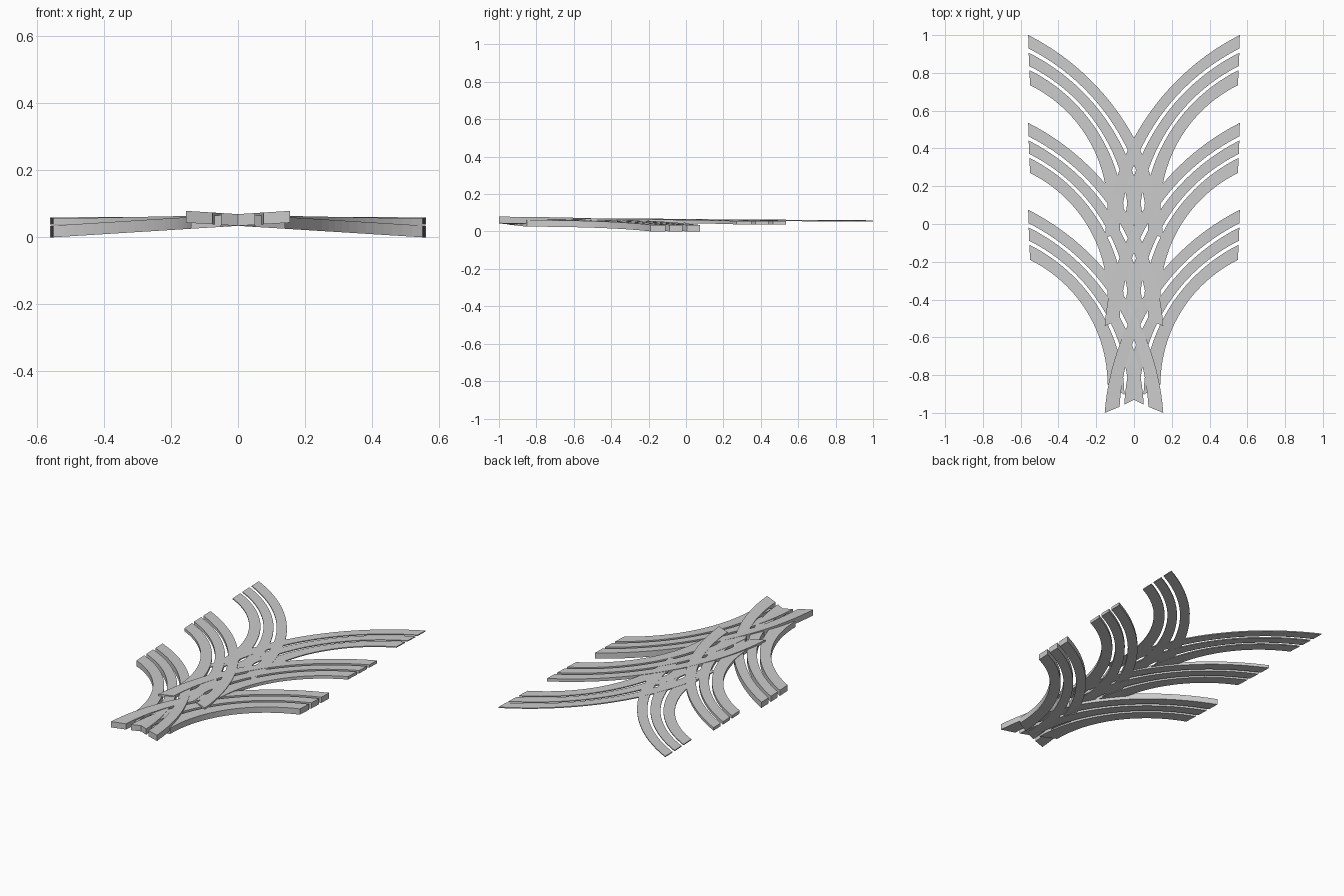
import bpy
import bmesh
import math

cube = bpy.data.objects.get("Cube")
if cube:
    bpy.data.objects.remove(cube, do_unlink=True)

grey = bpy.data.materials.new("light_grey")
grey.use_nodes = True
COLOUR = (0.6, 0.6, 0.6, 1)
grey.diffuse_color = COLOUR
grey.node_tree.nodes["Principled BSDF"].inputs["Base Color"].default_value = COLOUR

SEGMENTS = 24
# Arc of a frond's outer and inner edge: centre x, centre y, radius, root angle, tip angle
OUTER = (1.154, -1.095, 1.3125, 175.85, 116.9)
INNER = (0.876, -0.85, 0.736, 180, 116.3)
# Where each strip starts and stops across the frond
STRIPS = {"outer": (0, 0.27), "middle": (0.355, 0.62), "inner": (0.70, 1)}
# Frond: y shift, top height on the centre line, fall per unit x, thickness
FRONDS = {
    "front": (0, 0.0695, 0.062, 0.035),
    "middle": (0.46, 0.067, 0.02, 0.018),
    "back": (0.925, 0.063, 0.006, 0.006),
}


def edge_arc(f):
    """Points along one edge, blended between the outer and inner arcs."""
    cx, cy, r, a0, a1 = (o + (i - o) * f for o, i in zip(OUTER, INNER))
    pts = []
    for k in range(SEGMENTS + 1):
        a = math.radians(a0 + (a1 - a0) * k / SEGMENTS)
        pts.append((cx + r * math.cos(a), cy + r * math.sin(a)))
    return pts


def make_strip(name, side, span, shift, top, fall, thick):
    """Curved, sloping slab with a rectangular section."""
    bm = bmesh.new()
    rings = []
    for p, q in zip(edge_arc(span[0]), edge_arc(span[1])):
        ring = []
        for (x, y), drop in ((p, 0), (q, 0), (q, thick), (p, thick)):
            z = max(top - fall * x - drop, 0)
            ring.append(bm.verts.new((side * x, y + shift, z)))
        rings.append(ring)
    for a, b in zip(rings, rings[1:]):
        for i in range(4):
            j = (i + 1) % 4
            bm.faces.new((a[i], a[j], b[j], b[i]))
    bm.faces.new(rings[0])
    bm.faces.new(rings[-1])
    bmesh.ops.recalc_face_normals(bm, faces=bm.faces)
    mesh = bpy.data.meshes.new(name)
    bm.to_mesh(mesh)
    bm.free()
    mesh.materials.append(grey)
    bpy.context.collection.objects.link(bpy.data.objects.new(name, mesh))


# Three mirrored pairs of fronds, three strips each
for frond, settings in FRONDS.items():
    for side_name, side in (("left", 1), ("right", -1)):
        for strip, span in STRIPS.items():
            make_strip(f"{frond}_{side_name}_{strip}_strip", side, span, *settings)
